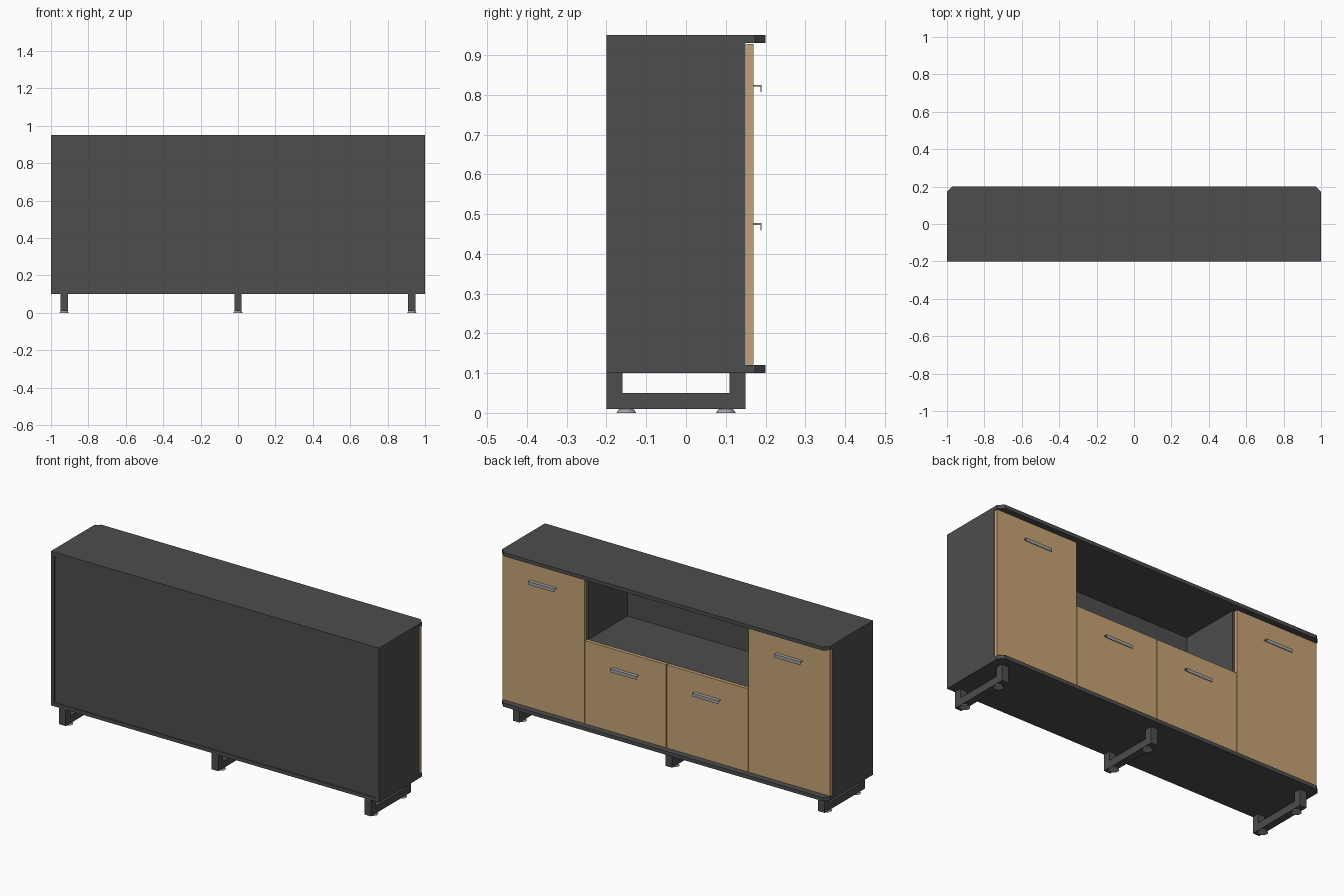
import bpy, bmesh

if "Cube" in bpy.data.objects:
    bpy.data.objects.remove(bpy.data.objects["Cube"])


def material(name, rgb):
    m = bpy.data.materials.new(name)
    m.diffuse_color = (*rgb, 1)
    m.use_nodes = True
    m.node_tree.nodes["Principled BSDF"].inputs["Base Color"].default_value = m.diffuse_color
    return m


DARK = material("dark grey", (0.075, 0.075, 0.075))
WOOD = material("light wood", (0.57, 0.37, 0.18))
METAL = material("brushed metal", (0.36, 0.36, 0.37))


def finish(name, bm, mat):
    bmesh.ops.recalc_face_normals(bm, faces=bm.faces)
    me = bpy.data.meshes.new(name)
    bm.to_mesh(me)
    bm.free()
    me.materials.append(mat)
    ob = bpy.data.objects.new(name, me)
    bpy.context.collection.objects.link(ob)
    return ob


def prism(name, pts, axis, a, b, mat):
    """Extrude a 2D outline along x (outline is y,z) or z (outline is x,y)."""
    bm = bmesh.new()
    at = (lambda p, t: (t, *p)) if axis == "x" else (lambda p, t: (*p, t))
    lo = [bm.verts.new(at(p, a)) for p in pts]
    hi = [bm.verts.new(at(p, b)) for p in pts]
    bm.faces.new(lo)
    bm.faces.new(hi)
    n = len(pts)
    for i in range(n):
        j = (i + 1) % n
        bm.faces.new((lo[i], lo[j], hi[j], hi[i]))
    return finish(name, bm, mat)


def box(name, x0, x1, y0, y1, z0, z1, mat):
    return prism(name, [(x0, y0), (x1, y0), (x1, y1), (x0, y1)], "z", z0, z1, mat)


# Top and bottom boards with clipped corners on the door side
c = 0.027
board = [(-1, -0.2), (1, -0.2), (1, 0.2 - c), (1 - c, 0.2), (-1 + c, 0.2), (-1, 0.2 - c)]
prism("top_board", board, "z", 0.93, 0.95, DARK)
prism("bottom_board", board, "z", 0.10, 0.12, DARK)

# Carcass: recessed back panel, niche shelf, centre divider
box("back_panel", -0.98, 0.98, -0.195, -0.19, 0.12, 0.93, DARK)
box("niche_shelf", -0.49, 0.49, -0.19, 0.15, 0.56, 0.58, DARK)
box("centre_divider", -0.01, 0.01, -0.19, 0.15, 0.12, 0.56, DARK)

# L-shaped handle profile (y, z relative to its top)
L = [(0.17, 0), (0.19, 0), (0.19, -0.018), (0.187, -0.018), (0.187, -0.004), (0.17, -0.004)]

for s, side in ((-1, "left"), (1, "right")):
    def span(p, q):
        return sorted((s * p, s * q))
    box(side + "_side_panel", *span(0.98, 1), -0.2, 0.15, 0.12, 0.93, DARK)
    box(side + "_divider", *span(0.49, 0.51), -0.19, 0.15, 0.12, 0.93, DARK)
    # Doors with narrow gaps, tall outside and short inside
    for kind, p, q, top in (("tall", 0.501, 0.998, 0.928), ("short", 0.002, 0.497, 0.58)):
        box(f"{side}_{kind}_door", *span(p, q), 0.152, 0.17, 0.122, top, WOOD)
        mid = 0.75 if kind == "tall" else 0.25
        prism(f"{side}_{kind}_handle", [(y, z + top - 0.103) for y, z in L], "x",
              s * mid - 0.08, s * mid + 0.08, METAL)

# U-shaped leg frames with small adjustable feet
U = [(-0.2, 0.1), (-0.2, 0.01), (0.15, 0.01), (0.15, 0.1),
     (0.11, 0.1), (0.11, 0.05), (-0.16, 0.05), (-0.16, 0.1)]
for x, place in ((-0.93, "left"), (0, "middle"), (0.93, "right")):
    prism(place + "_leg_frame", U, "x", x - 0.02, x + 0.02, DARK)
    for y, end in ((-0.15, "front"), (0.1, "rear")):
        bm = bmesh.new()
        bmesh.ops.create_cone(bm, cap_ends=True, segments=24,
                              radius1=0.025, radius2=0.018, depth=0.01)
        bmesh.ops.translate(bm, verts=bm.verts, vec=(x, y, 0.005))
        finish(f"{place}_{end}_foot", bm, METAL)
